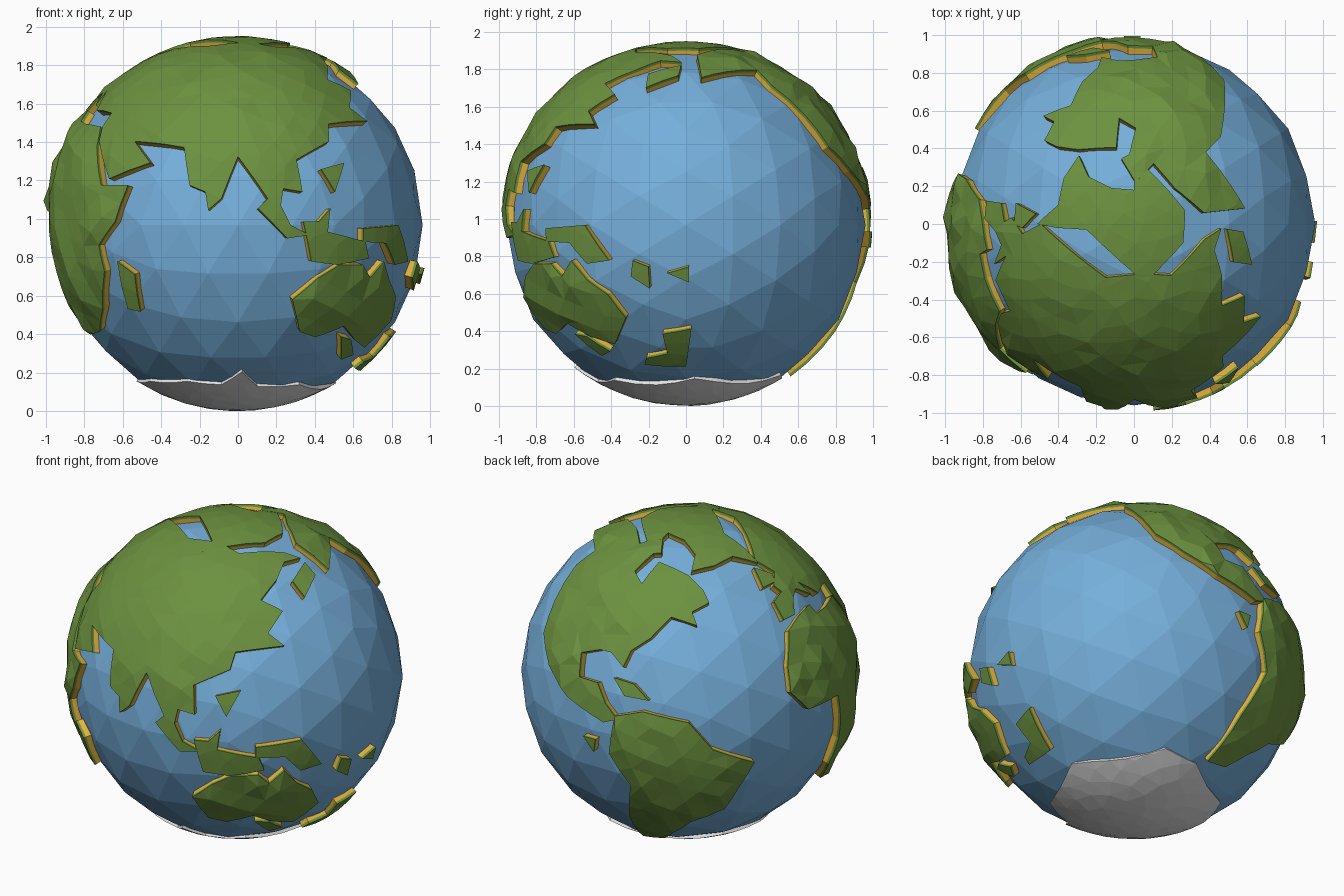
import bpy, bmesh, math, random
from mathutils import Vector, Matrix
from mathutils.geometry import delaunay_2d_cdt

if "Cube" in bpy.data.objects:
    bpy.data.objects.remove(bpy.data.objects["Cube"])

random.seed(4)
OCEAN_R, COAST_R, MID_R, BASE_R = 0.96, 0.984, 0.969, 0.93


def material(name, rgb):
    m = bpy.data.materials.new(name)
    m.diffuse_color = (*rgb, 1)
    m.use_nodes = True
    m.node_tree.nodes["Principled BSDF"].inputs["Base Color"].default_value = m.diffuse_color
    return m


BLUE = material("ocean blue", (0.18, 0.43, 0.71))
GREEN = material("grass green", (0.15, 0.285, 0.05))
SAND = material("sand yellow", (0.77, 0.45, 0.045))
WHITE = material("ice white", (0.78, 0.78, 0.78))


def direction(lon, lat):
    a, b = math.radians(lon), math.radians(lat)
    return Vector((-math.cos(b) * math.cos(a), -math.cos(b) * math.sin(a), math.sin(b)))


def plan(x, y):
    x, y = x / 0.98, y / 0.98
    return Vector((x, y, math.sqrt(1 - x * x - y * y)))


# evenly spread directions used as inner points of the land
SPREAD = []
for k in range(900):
    z = 1 - (2 * k + 1) / 900
    r, a = math.sqrt(1 - z * z), k * 2.39996
    SPREAD.append(Vector((r * math.cos(a), r * math.sin(a), z)))


def finish(bm, name, mats):
    me = bpy.data.meshes.new(name)
    bm.to_mesh(me)
    bm.free()
    for m in mats:
        me.materials.append(m)
    ob = bpy.data.objects.new(name, me)
    bpy.context.collection.objects.link(ob)
    return ob


def land(name, points, bump=0.0, mats=(GREEN, SAND), top=COAST_R, mid=MID_R, swell=0.012):
    """Curved slab over the sea, cut to an outline of directions."""
    ring = []
    for i, p in enumerate(points):
        q = points[(i + 1) % len(points)]
        n = max(1, math.ceil(math.degrees(p.angle(q)) / 8))
        ring += [p.lerp(q, j / n).normalized() for j in range(n)]
    mean = sum(ring, Vector()).normalized()
    rot = mean.rotation_difference(Vector((0, 0, 1))).to_matrix()
    back = rot.transposed()

    def flat(d):
        e = rot @ d
        return Vector((e.x / (1 + e.z), e.y / (1 + e.z)))

    co = [flat(d) for d in ring]
    n = len(co)
    area = sum(co[i - 1].cross(co[i]) for i in range(n))
    if area < 0:
        co.reverse()
    # inner points keep clear of the coast to avoid slivers
    co += [flat(d) for d in SPREAD if d.dot(mean) > -0.4
           and min((d - c).length for c in ring) > 0.045]
    verts, _, faces, *_ = delaunay_2d_cdt(co, [(i, (i + 1) % n) for i in range(n)],
                                          [list(range(n))], 1, 1e-5)
    bm = bmesh.new()
    bv = []
    for p in verts:
        s = p.length_squared
        bv.append(bm.verts.new(back @ Vector((2 * p.x, 2 * p.y, 1 - s)) / (1 + s)))
    for f in faces:
        bm.faces.new([bv[i] for i in f])
    bmesh.ops.delete(bm, geom=[v for v in bm.verts if not v.link_faces], context='VERTS')
    tops = list(bm.faces)
    edges = [e for e in bm.edges if e.is_boundary]
    for v in bm.verts:
        lift = 0 if v.is_boundary else bump * random.random() ** 1.5
        v.co *= top + swell * (1 - v.co.z ** 2) + lift
    # two wall bands: land edge above, beach below
    for radius, idx in ((mid, 0), (BASE_R, len(mats) - 1)):
        g = bmesh.ops.extrude_edge_only(bm, edges=edges)["geom"]
        for v in (x for x in g if isinstance(x, bmesh.types.BMVert)):
            d = v.co.normalized()
            v.co = d * (radius + swell * (1 - d.z ** 2))
        for f in (x for x in g if isinstance(x, bmesh.types.BMFace)):
            f.material_index = idx
        edges = [x for x in g if isinstance(x, bmesh.types.BMEdge)]
    bmesh.ops.recalc_face_normals(bm, faces=bm.faces)
    if sum(f.normal.dot(f.calc_center_median()) for f in tops) < 0:
        bmesh.ops.reverse_faces(bm, faces=bm.faces)
    return finish(bm, name, mats)


def region(name, lonlat, bump=0.0, **kw):
    return land(name, [direction(*p) for p in lonlat], bump, **kw)


# sea, turned so that an edge lies on top and another on the front equator
bm = bmesh.new()
bmesh.ops.create_icosphere(bm, subdivisions=3, radius=OCEAN_R,
                           matrix=Matrix.Rotation(math.pi / 2, 4, 'Z')
                           @ Matrix.Rotation(-math.radians(31.717), 4, 'Y'))
finish(bm, "ocean", [BLUE])

# big land masses
region("eurasia", [
    (0, 60), (62, 71), (85, 74), (112, 73), (126, 70), (168, 67), (177, 62), (162, 63),
    (150, 57), (137, 50), (147, 45), (138, 38), (144, 33), (124, 32), (122, 26), (109, 20),
    (110, 10), (104, 11), (103, 6), (106, 0), (112, -3), (105, -4), (96, 5), (99, 8),
    (90, 21), (85, 8), (81, 4.5), (80, 10), (75, 12), (72, 24), (53, 26), (61, 19),
    (46, 14), (36, 26), (34, 31), (35, 36), (27, 37), (22, 37), (14, 45), (16, 39),
    (9, 44), (3, 42), (-2, 37), (-9, 37), (-9, 44), (-1, 46), (-3, 49), (5, 53)], 0.012)
land("arctic", [plan(*p) for p in [
    (-.51, 0), (-.40, .1), (-.37, .24), (-.29, .36), (-.24, .25), (-.12, .19), (0, .18),
    (0, .24), (.03, .33), (.18, .18), (.27, .07), (.26, -.1), (.1, -.27),
    (.1, -.36), (0, -.36), (0, -.26), (-.25, -.03), (-.41, -.02)]])
region("north_america", [
    (-92, 77), (-108, 70), (-139, 73), (-171, 67.5), (-172, 53), (-158, 56), (-135, 57),
    (-135, 49), (-127, 36), (-122, 25), (-112, 17), (-100, 10), (-84, 5), (-79, 7),
    (-84, 12), (-88, 18), (-96, 18), (-98, 26), (-90, 29), (-85, 29), (-79, 25), (-77, 31),
    (-70, 36), (-62, 44), (-50, 41), (-52, 46), (-43, 49), (-45, 54), (-53, 60),
    (-77, 65), (-82, 55), (-91, 59), (-86, 68), (-79, 69)], 0.022)
region("south_america", [
    (-80, 8), (-70, 11), (-54, 8), (-46, -2), (-31, -9), (-36, -19), (-40, -29), (-53, -36),
    (-61, -45), (-67, -53), (-81, -55), (-79, -35), (-75, -18), (-82, -6)], 0.02)
region("africa", [
    (33, 31), (36, 24), (43, 12), (54, 12), (50, 1), (43, -6), (44, -14), (38, -26),
    (29, -34), (19, -35), (12, -25), (12, -14), (8, 4), (-9, 5), (-16, 13), (-15, 22),
    (-9, 33), (0, 36), (10, 37), (11, 33), (20, 32)], 0.03)
region("australia", [
    (113, -34), (108, -23), (116, -16), (123, -12), (132, -12), (136, -16), (141, -11),
    (146, -17), (153, -22), (158, -30), (150, -40), (140, -37), (131, -32), (120, -36)], 0.025)

# islands
ISLANDS = {
    "madagascar": [(50, -11), (56, -15), (55, -27), (50, -26)],
    "borneo": [(110, 1), (115, 1), (119, 5), (118, -2), (132, -5), (134, -10), (122, -12), (113, -11)],
    "new_guinea": [(131, -1), (147, 0), (155, -11), (147, -12), (141, -5.5), (131, -5)],
    "philippines": [(117, 17), (126, 19), (121, 10)],
    "kamchatka": [(177, 60), (176, 54), (161, 48), (159, 55)],
    "new_zealand": [(171, -36), (182, -34), (180, -50), (160, -49), (162, -46), (172, -44)],
    "coral_island": [(163, -11), (168, -13), (168, -20), (162, -16)],
    "small_island": [(174, -15), (181, -13), (181, -18)],
    "tasmania": [(132, -36), (138, -37), (146, -43), (140, -45)],
    "caribbean": [(-82, 21), (-74, 20), (-68, 15), (-77, 15.5)],
    "pacific_island": [(-92, -2), (-87, -2), (-88, -7)],
    "british_isles": [(-10, 50), (-6, 58), (2, 53), (0, 50)],
}
for name, outline in ISLANDS.items():
    region(name, outline)

# southern ice cap
region("antarctica", [
    (0, -57), (30, -57), (60, -57), (80, -59), (92, -52), (102, -60), (130, -59), (160, -62),
    (185, -58), (200, -60), (225, -61), (250, -56), (275, -58), (300, -62), (330, -58)],
    mats=(WHITE,), top=0.968, mid=0.955, swell=0)

# stand the globe on the floor
for ob in bpy.context.collection.objects:
    for v in ob.data.vertices:
        v.co.z += 0.968
